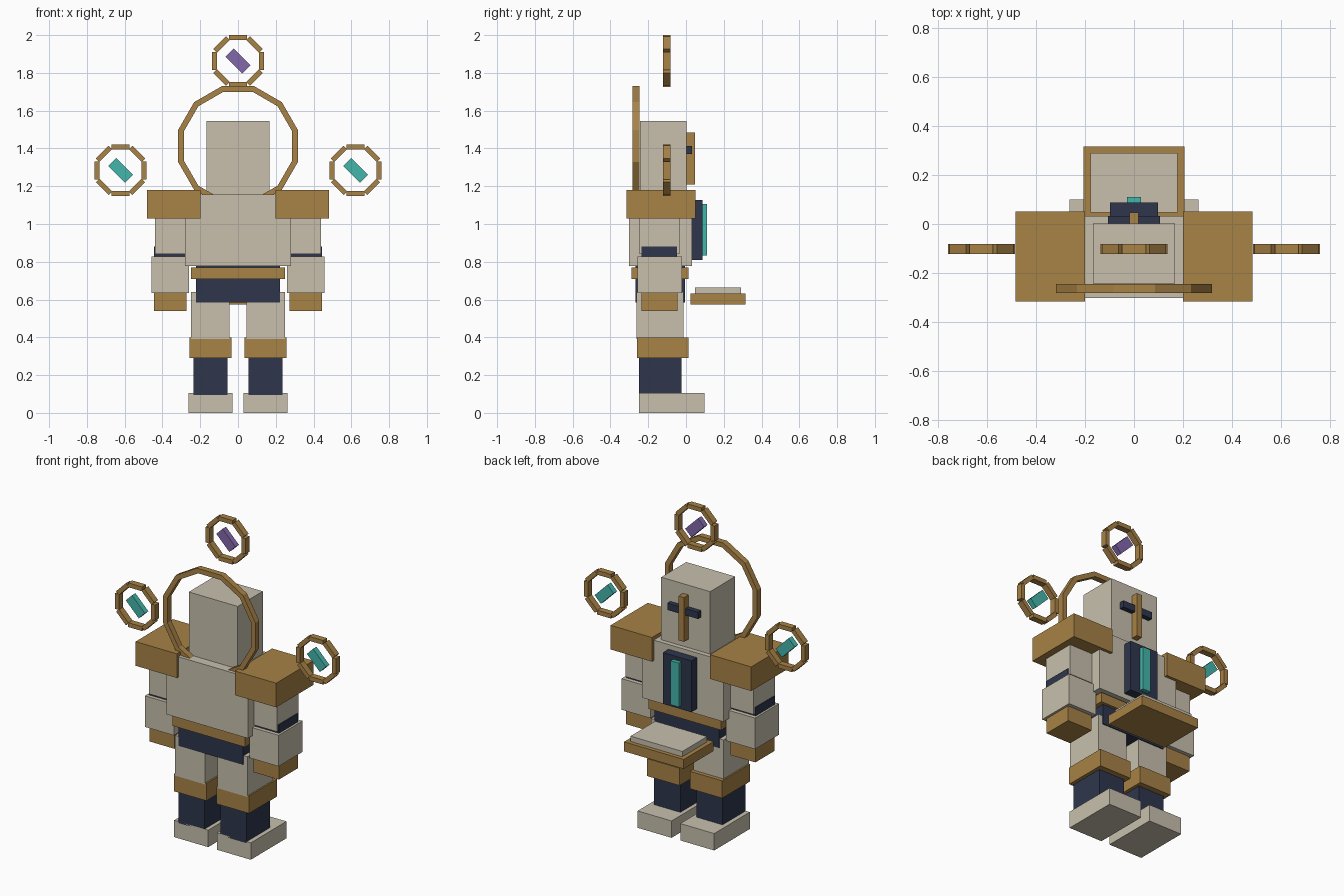
import bpy, bmesh, math
from mathutils import Matrix, Vector

if "Cube" in bpy.data.objects:
    bpy.data.objects.remove(bpy.data.objects["Cube"])


def make_material(name, srgb):
    lin = [((c / 255 + 0.055) / 1.055) ** 2.4 for c in srgb]
    m = bpy.data.materials.new(name)
    m.diffuse_color = (*lin, 1)
    m.use_nodes = True
    m.node_tree.nodes["Principled BSDF"].inputs["Base Color"].default_value = m.diffuse_color
    return m


STONE = make_material("pale stone", (200, 192, 174))
BRONZE = make_material("bronze", (168, 130, 70))
NAVY = make_material("dark navy", (46, 54, 76))
TEAL = make_material("teal crystal", (68, 182, 170))
PURPLE = make_material("purple crystal", (130, 105, 170))


def finish(name, bm, mat):
    bmesh.ops.recalc_face_normals(bm, faces=bm.faces)
    me = bpy.data.meshes.new(name)
    bm.to_mesh(me)
    bm.free()
    me.materials.append(mat)
    ob = bpy.data.objects.new(name, me)
    bpy.context.collection.objects.link(ob)
    return ob


def add_cube(bm, size, matrix):
    bmesh.ops.create_cube(bm, size=1, matrix=matrix @ Matrix.Diagonal((*size, 1)))


def box(name, mat, x, y, z):
    """Box from its x, y and z ranges."""
    lo, hi = Vector((x[0], y[0], z[0])), Vector((x[1], y[1], z[1]))
    bm = bmesh.new()
    add_cube(bm, hi - lo, Matrix.Translation((lo + hi) / 2))
    return finish(name, bm, mat)


def pair(name, mat, x, y, z):
    """Box on the right and its mirror on the left."""
    box(name + "_right", mat, x, y, z)
    box(name + "_left", mat, (-x[1], -x[0]), y, z)


# Head and face
box("head", STONE, (-0.168, 0.168), (-0.243, 0.003), (1.15, 1.545))
box("face_ridge", BRONZE, (-0.019, 0.019), (0, 0.047), (1.21, 1.485))
box("eye_bar", NAVY, (-0.105, 0.105), (0, 0.033), (1.37, 1.412))

# Torso, waist and chest inlay
box("torso", STONE, (-0.28, 0.28), (-0.302, 0.032), (0.778, 1.157))
box("chest_plate", NAVY, (-0.098, 0.098), (0.03, 0.087), (0.81, 1.128))
box("chest_crystal", TEAL, (-0.028, 0.028), (0.08, 0.111), (0.832, 1.105))
box("belt", BRONZE, (-0.25, 0.25), (-0.288, 0.012), (0.71, 0.77))
box("pelvis", NAVY, (-0.222, 0.222), (-0.268, -0.006), (0.585, 0.785))

# Arms
pair("shoulder", BRONZE, (0.199, 0.483), (-0.315, 0.05), (1.03, 1.18))
pair("upper_arm", STONE, (0.275, 0.44), (-0.245, -0.035), (0.84, 1.04))
pair("elbow", NAVY, (0.28, 0.446), (-0.235, -0.047), (0.80, 0.88))
pair("forearm", STONE, (0.26, 0.459), (-0.258, -0.022), (0.635, 0.828))
pair("hand", BRONZE, (0.272, 0.445), (-0.235, -0.046), (0.54, 0.64))

# Legs
pair("thigh", STONE, (0.044, 0.249), (-0.262, -0.012), (0.39, 0.64))
pair("knee", BRONZE, (0.035, 0.258), (-0.26, 0.013), (0.29, 0.398))
pair("shin", NAVY, (0.055, 0.235), (-0.25, -0.023), (0.095, 0.30))
pair("foot", STONE, (0.03, 0.263), (-0.25, 0.099), (0, 0.105))

# Floating tray
box("tray", BRONZE, (-0.205, 0.205), (0.023, 0.315), (0.573, 0.632))
box("tray_slab", STONE, (-0.178, 0.178), (0.047, 0.29), (0.63, 0.665))

# Twelve-sided halo behind the head, with mitred corners
N, CZ = 12, 1.413
bm = bmesh.new()
sections = []
for i in range(N):
    a = math.radians(15 + 30 * i)
    k = 1 / math.cos(math.pi / N)
    sections.append([bm.verts.new((r * k * math.cos(a), y, CZ + r * k * math.sin(a)))
                     for r, y in ((0.317, -0.282), (0.317, -0.245),
                                  (0.287, -0.245), (0.287, -0.282))])
for i in range(N):
    s, t = sections[i], sections[(i + 1) % N]
    for j in range(4):
        bm.faces.new((s[j], s[(j + 1) % 4], t[(j + 1) % 4], t[j]))
finish("halo", bm, BRONZE)

# Floating rings of eight bars, each holding a tilted crystal
for side, cx, cz, mat in (("top", 0, 1.863, PURPLE),
                          ("left", -0.622, 1.284, TEAL),
                          ("right", 0.622, 1.284, TEAL)):
    centre = Matrix.Translation((cx, -0.102, cz))
    bm = bmesh.new()
    for i in range(8):
        turn = Matrix.Rotation(math.radians(45 * i), 4, 'Y')
        add_cube(bm, (0.096, 0.039, 0.027),
                 centre @ turn @ Matrix.Translation((0, 0, 0.1235)))
    finish("ring_" + side, bm, BRONZE)
    bm = bmesh.new()
    add_cube(bm, (0.125, 0.034, 0.06),
             centre @ Matrix.Rotation(math.radians(45), 4, 'Y'))
    finish("crystal_" + side, bm, mat)
